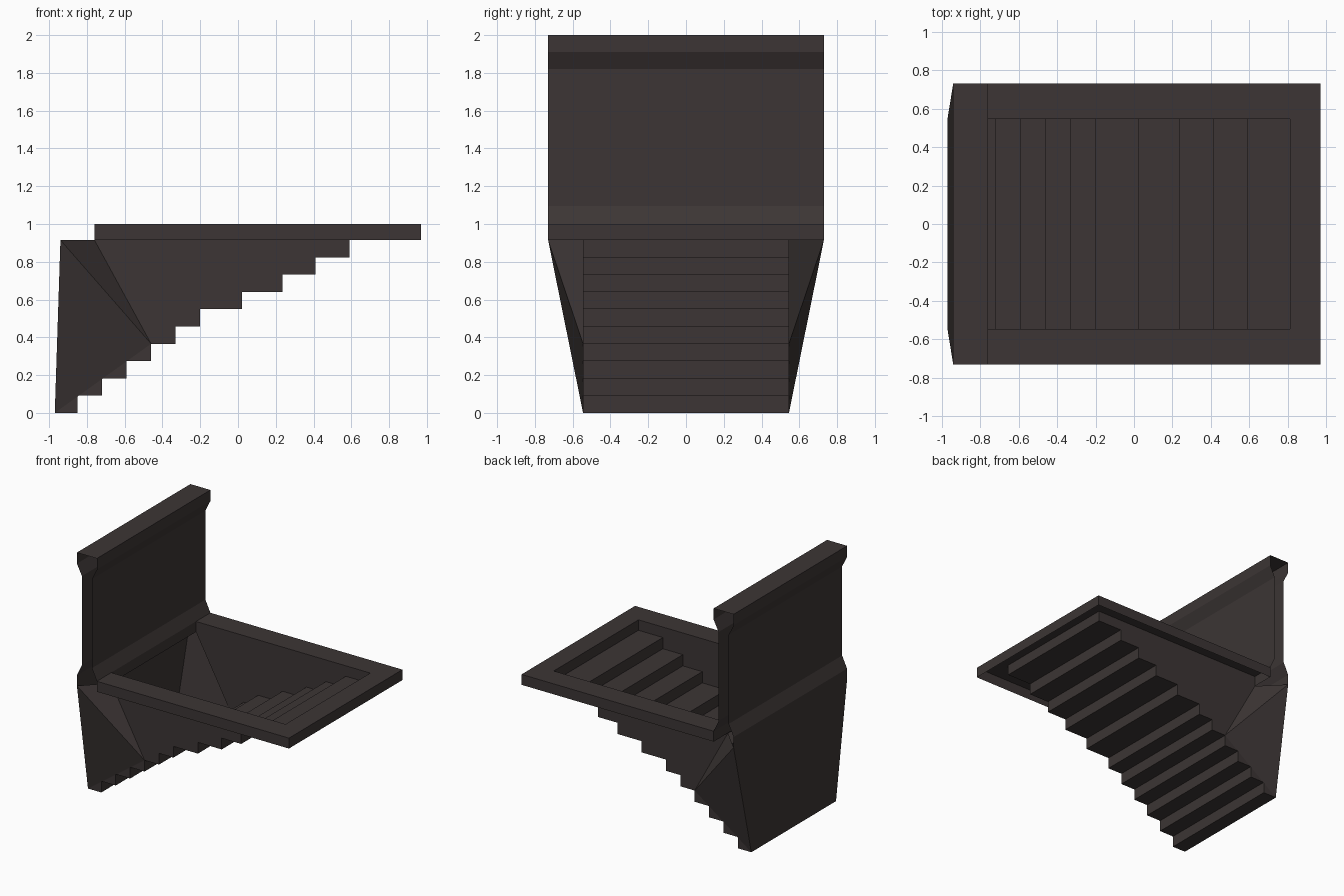
import bpy, bmesh

if "Cube" in bpy.data.objects:
    bpy.data.objects.remove(bpy.data.objects["Cube"])

mat = bpy.data.materials.new("dark brown")
mat.diffuse_color = (0.045, 0.036, 0.035, 1)
mat.use_nodes = True
mat.node_tree.nodes["Principled BSDF"].inputs["Base Color"].default_value = mat.diffuse_color

W, S = 0.73, 0.545          # outer and stair half widths
RIM, TOP = 0.915, 1.0       # rim underside and top heights
XL, XB, XI, XR = -0.76, -0.94, 0.81, 0.97


def build(name, faces):
    """Make a sheet object from a list of point loops."""
    bm = bmesh.new()
    for f in faces:
        bm.faces.new([bm.verts.new(p) for p in f])
    bmesh.ops.remove_doubles(bm, verts=bm.verts, dist=0.0005)
    bmesh.ops.recalc_face_normals(bm, faces=bm.faces)
    me = bpy.data.meshes.new(name)
    bm.to_mesh(me)
    bm.free()
    me.materials.append(mat)
    ob = bpy.data.objects.new(name, me)
    bpy.context.collection.objects.link(ob)
    return ob


def sweep(profile, half):
    """Strips between neighbouring (x, z) points, running along y."""
    return [[(a[0], -half, a[1]), (b[0], -half, b[1]),
             (b[0], half, b[1]), (a[0], half, a[1])]
            for a, b in zip(profile, profile[1:])]


# stair profile: tread then riser, repeated
nose = [-0.85, -0.72, -0.59, -0.46, -0.33, -0.2, 0.02, 0.235, 0.41, 0.59]
rise = RIM / len(nose)
profile = [(-0.97, 0)]
for i, x in enumerate(nose):
    profile += [(x, i * rise), (x, (i + 1) * rise)]
profile += [(XI, RIM), (XI, TOP)]
build("stairs", sweep(profile, S))

# side walls of the stairwell, with the flared corner at the low end
sides = []
for s in (-1, 1):
    for i in range(0, 8, 2):    # small triangles beside the lowest steps
        sides.append([(x, s * S, z) for x, z in profile[i:i + 3]])
    sides.append([(x, s * S, z) for x, z in [(XL, TOP), (XL, RIM)] + profile[8:]])
    A, B = (XB, s * W, RIM), (XL, s * S, RIM)
    C = (profile[8][0], s * S, profile[8][1])
    D = (-0.97, s * S, 0)
    sides += [[A, B, C], [A, C, D]]
build("stairwell_sides", sides)

# sloping panel below the wall
build("back_panel", [[(XB, -W, RIM), (XB, W, RIM), (-0.97, S, 0), (-0.97, -S, 0)]])

# rim around the opening: top strips and outer faces
rim = [[(XI, -S, TOP), (XR, -W, TOP), (XR, W, TOP), (XI, S, TOP)],
       [(XR, -W, RIM), (XR, W, RIM), (XR, W, TOP), (XR, -W, TOP)]]
for s in (-1, 1):
    rim += [[(XL, s * S, TOP), (XL, s * W, TOP), (XR, s * W, TOP), (XI, s * S, TOP)],
            [(XL, s * W, RIM), (XR, s * W, RIM), (XR, s * W, TOP), (XL, s * W, TOP)]]
build("rim", rim)

# upright wall, hollow and open at its ends
half = [(0.09, RIM), (0.09, TOP), (0.045, 1.095), (0.045, 1.82), (0.09, 1.91), (0.09, 2.0)]
mid = (XL + XB) / 2
wall = [(mid - d, z) for d, z in half] + [(mid + d, z) for d, z in reversed(half)]
build("wall", sweep(wall, W))
